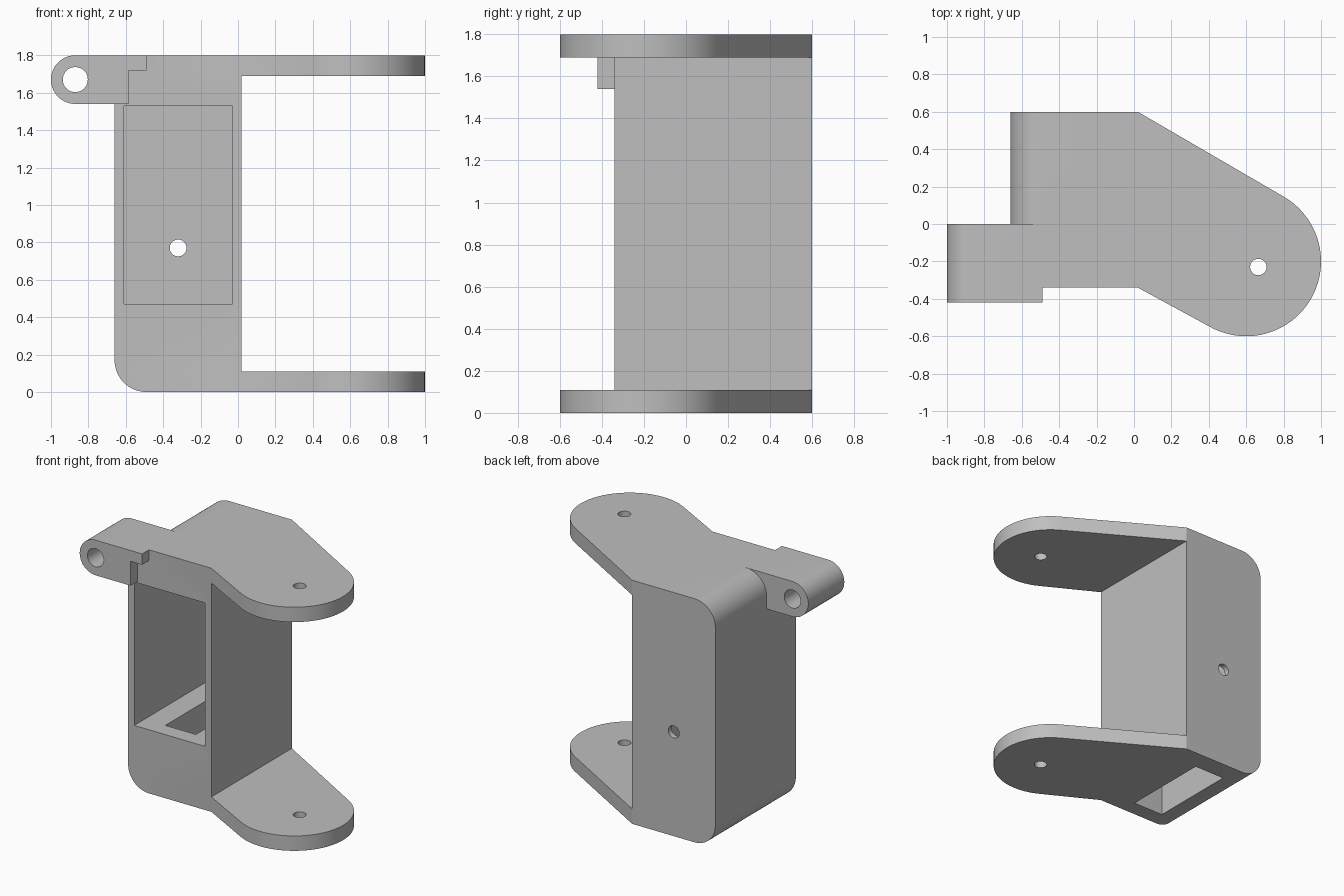
import bpy, bmesh
from math import radians, cos, sin

cube = bpy.data.objects.get("Cube")
if cube:
    bpy.data.objects.remove(cube, do_unlink=True)

grey = bpy.data.materials.new("plain grey")
grey.use_nodes = True
grey.diffuse_color = (0.52, 0.52, 0.52, 1)
grey.node_tree.nodes["Principled BSDF"].inputs["Base Color"].default_value = (0.52, 0.52, 0.52, 1)


def arc(cx, cy, r, start, end, steps=16):
    angles = [radians(start + (end - start) * i / steps) for i in range(steps + 1)]
    return [(cx + r * cos(a), cy + r * sin(a)) for a in angles]


def circle(cx, cy, r):
    return arc(cx, cy, r, 0, 360, 32)[:-1]


def rect(x0, x1, y0, y1):
    return [(x0, y0), (x1, y0), (x1, y1), (x0, y1)]


def prism(name, outline, axis, low, high):
    """Extrude a 2D outline along Y (outline in x, z) or Z (outline in x, y)."""
    bm = bmesh.new()
    place = (lambda u, v, d: (u, d, v)) if axis == "Y" else (lambda u, v, d: (u, v, d))
    a = [bm.verts.new(place(u, v, low)) for u, v in outline]
    b = [bm.verts.new(place(u, v, high)) for u, v in outline]
    bm.faces.new(a)
    bm.faces.new(b)
    for i in range(len(a)):
        j = (i + 1) % len(a)
        bm.faces.new((a[i], a[j], b[j], b[i]))
    bmesh.ops.recalc_face_normals(bm, faces=bm.faces)
    mesh = bpy.data.meshes.new(name)
    bm.to_mesh(mesh)
    bm.free()
    mesh.materials.append(grey)
    obj = bpy.data.objects.new(name, mesh)
    bpy.context.collection.objects.link(obj)
    return obj


def combine(target, tool, operation):
    mod = target.modifiers.new(tool.name, "BOOLEAN")
    mod.operation = operation
    mod.solver = "EXACT"
    mod.object = tool
    bpy.context.view_layer.objects.active = target
    bpy.ops.object.modifier_apply(modifier=mod.name)
    bpy.data.objects.remove(tool, do_unlink=True)


TOP, PLATE = 1.8, 0.11
LEFT, RIGHT, FRONT, BACK = -0.66, 0.02, -0.34, 0.6
R = 0.17

# Main housing block with two rounded long edges
outline = [(RIGHT, 0), (RIGHT, TOP)]
outline += arc(LEFT + R, TOP - R, R, 90, 180) + arc(LEFT + R, R, R, 180, 270)
bracket = prism("bracket", outline, "Y", FRONT, BACK)

# Top and bottom arm plates with a round end
arm = [(RIGHT, FRONT), (RIGHT, BACK)] + arc(0.6, -0.2, 0.4, 60, -120, 40)
for name, low in (("bottom_arm", 0), ("top_arm", TOP - PLATE)):
    combine(bracket, prism(name, arm, "Z", low, low + PLATE), "UNION")

# Hinge lug with a stepped front end
lug = arc(-0.87, 1.67, 0.13, 90, 270, 28)
lug += [(-0.585, 1.54), (-0.585, 1.72), (-0.49, 1.72), (-0.49, TOP)]
combine(bracket, prism("hinge_lug", lug, "Y", -0.42, 0), "UNION")

# Front pocket, floor opening and drilled holes
cutters = (
    ("pocket", rect(-0.61, -0.03, 0.47, 1.53), "Y", -0.6, 0.56),
    ("floor_opening", rect(-0.44, -0.19, -0.22, 0.45), "Z", -0.1, 0.6),
    ("back_hole", circle(-0.32, 0.77, 0.045), "Y", 0.4, 0.8),
    ("hinge_hole", circle(-0.87, 1.67, 0.067), "Y", -0.6, 0.2),
    ("arm_holes", circle(0.665, -0.23, 0.044), "Z", -0.1, 1.9),
)
for cutter in cutters:
    combine(bracket, prism(*cutter), "DIFFERENCE")

bpy.ops.object.select_all(action="DESELECT")
bracket.select_set(True)
bpy.context.view_layer.objects.active = bracket
bpy.ops.object.shade_smooth_by_angle(angle=radians(30))
